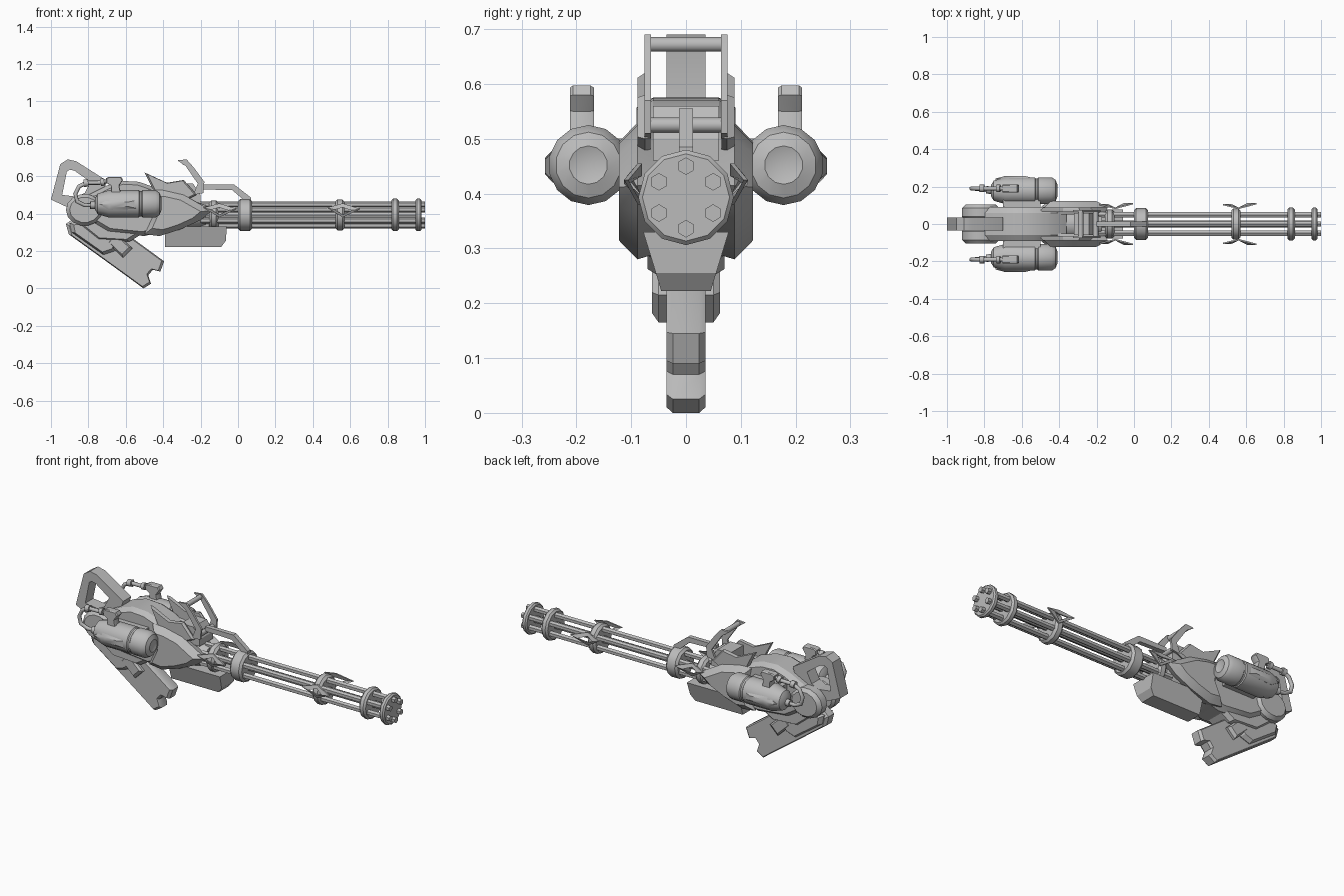
import bpy, bmesh, math
from mathutils import Vector

steel = bpy.data.materials.new("grey steel")
steel.diffuse_color = (0.5, 0.5, 0.5, 1)
AXIS_Z = 0.393


def finish(name, bm, angle=30):
    bmesh.ops.recalc_face_normals(bm, faces=bm.faces)
    me = bpy.data.meshes.new(name)
    bm.to_mesh(me)
    bm.free()
    ob = bpy.data.objects.new(name, me)
    bpy.context.collection.objects.link(ob)
    me.materials.append(steel)
    bpy.ops.object.select_all(action='DESELECT')
    ob.select_set(True)
    bpy.context.view_layer.objects.active = ob
    bpy.ops.object.shade_smooth_by_angle(angle=math.radians(angle))
    return ob


def loft(bm, rings, closed=False):
    """Skin a list of equal-length point rings, capping the ends."""
    vs = [[bm.verts.new(p) for p in r] for r in rings]
    n = len(vs[0])
    pairs = list(zip(vs, vs[1:])) + ([(vs[-1], vs[0])] if closed else [])
    for a, b in pairs:
        for i in range(n):
            j = (i + 1) % n
            bm.faces.new((a[i], a[j], b[j], b[i]))
    if not closed:
        bm.faces.new(vs[0])
        bm.faces.new(vs[-1])


def slab(name, prof, layers, mirror=False):
    """Extrude an xz profile along y; layers are (y, scale about the centre)."""
    bm = bmesh.new()
    cx = sum(p[0] for p in prof) / len(prof)
    cz = sum(p[1] for p in prof) / len(prof)
    for s in ((1, -1) if mirror else (1,)):
        loft(bm, [[(cx + (x - cx) * k, s * y, cz + (z - cz) * k) for x, z in prof]
                  for y, k in layers])
    return finish(name, bm)


def turned(name, prof, centres, n=12, hollow=False, phase=0.0):
    """Revolve (x, radius) steps around x-parallel axes at the (y, z) centres."""
    bm = bmesh.new()
    for cy, cz in centres:
        loft(bm, [[(x, cy + r * math.sin(phase + i * math.tau / n),
                    cz + r * math.cos(phase + i * math.tau / n)) for i in range(n)]
                  for x, r in prof], hollow)
    return finish(name, bm, 35)


def tube(name, pts, r, n=8, mirror=True):
    """Round pipe through points, mirrored in y."""
    bm = bmesh.new()
    for s in ((1, -1) if mirror else (1,)):
        p = [Vector((x, s * y, z)) for x, y, z in pts]
        rings = []
        for i, c in enumerate(p):
            d = (p[min(i + 1, len(p) - 1)] - p[max(i - 1, 0)]).normalized()
            u = d.cross(Vector((0, 1, 0)))
            u = (u if u.length > 0.1 else Vector((1, 0, 0))).normalized()
            v = d.cross(u)
            rings.append([c + r * (u * math.cos(k * math.tau / n) + v * math.sin(k * math.tau / n))
                          for k in range(n)])
        loft(bm, rings)
    return finish(name, bm, 50)


# rotating barrel cluster
hexes = [(0.057 * math.sin(k * math.pi / 3), AXIS_Z + 0.057 * math.cos(k * math.pi / 3))
         for k in range(6)]
turned("barrels", [(-0.2, 0.016), (1.0, 0.016)], hexes, 6)
axis = [(0, AXIS_Z)]
turned("spindle", [(-0.4, 0.02), (0.97, 0.02)], axis, 8)
for name, x0, x1, r in [("rear_collar", -0.155, -0.105, 0.078), ("mid_collar", 0.0, 0.075, 0.086),
                        ("fin_collar", 0.52, 0.57, 0.083), ("front_collar", 0.82, 0.86, 0.087),
                        ("muzzle_collar", 0.95, 0.98, 0.087)]:
    b = min(0.012, (x1 - x0) / 4)
    turned(name, [(x0, r - b), (x0 + b, r), (x1 - b, r), (x1, r - b)], axis, 12)

# diamond fins with a pierced middle on each side of two collars
for name, cx in [("rear_fins", -0.1), ("front_fins", 0.56)]:
    bm = bmesh.new()
    diamond = [(-0.085, 0.022, 0.1), (0, 0.045, 0.08), (0.095, 0.015, 0.105), (0, -0.03, 0.08)]
    for s in (1, -1):
        rings = []
        for k, dy in ((1, 0), (1, 0.008), (0.5, 0.008), (0.5, 0)):
            rings.append([(cx + x * k, s * (y + dy), 0.41 + z * k) for x, z, y in diamond])
        loft(bm, rings, True)
    finish(name, bm)

# receiver behind the barrels
turned("receiver_core", [(-0.7, 0.08), (-0.4, 0.085), (-0.25, 0.075), (-0.17, 0.055)], axis)
slab("hood", [(-0.8, 0.36), (-0.8, 0.5), (-0.7, 0.55), (-0.62, 0.575), (-0.53, 0.57), (-0.43, 0.535),
              (-0.36, 0.48), (-0.36, 0.32), (-0.5, 0.28), (-0.7, 0.3)],
     [(-0.09, 0.86), (-0.06, 1), (0.06, 1), (0.09, 0.86)])
# pointed side fairings
slab("side_fairings", [(-0.48, 0.53), (-0.4, 0.525), (-0.29, 0.5), (-0.14, 0.415), (-0.2, 0.365),
                       (-0.31, 0.315), (-0.42, 0.28), (-0.5, 0.29), (-0.45, 0.4)],
     [(0.05, 0.9), (0.088, 1), (0.122, 0.72)], True)
# swept upper blades
slab("rear_blades", [(-0.5, 0.62), (-0.38, 0.565), (-0.29, 0.58), (-0.22, 0.5), (-0.3, 0.46), (-0.43, 0.48)],
     [(0.065, 0.95), (0.075, 1), (0.088, 0.9)], True)
# tapered box below the barrels
bm = bmesh.new()
loft(bm, [[(-0.39, -w, z), (x, -w, z), (x, w, z), (-0.39, w, z)]
          for x, w, z in ((-0.09, 0.045, 0.222), (-0.065, 0.055, 0.255), (-0.06, 0.078, 0.33))])
finish("under_box", bm)

# folded sight frame: side arms and two cross bars
slab("sight_arms", [(-0.325, 0.685), (-0.275, 0.69), (-0.235, 0.645), (-0.18, 0.57), (-0.185, 0.51),
                    (-0.24, 0.5), (-0.215, 0.56), (-0.28, 0.655)],
     [(0.064, 1), (0.076, 1)], True)
for name, x, z in [("upper_crossbar", -0.285, 0.672), ("lower_crossbar", -0.205, 0.525)]:
    tube(name, [(x, -0.068, z), (x, 0.068, z)], 0.014, 10, False)
slab("lower_crossbar_mount", [(-0.32, 0.46), (-0.32, 0.56), (-0.24, 0.56), (-0.2, 0.5), (-0.2, 0.46)],
     [(-0.06, 1), (0.06, 1)])
# bent rail over the rear of the barrels
slab("top_rail", [(-0.2, 0.53), (-0.2, 0.555), (-0.02, 0.555), (0.07, 0.485), (0.07, 0.46), (0.04, 0.465),
                  (-0.03, 0.525)], [(-0.013, 1), (0.013, 1)])

# rear carrying handle as a closed loop
outer = [(-0.91, 0.69), (-0.865, 0.68), (-0.7, 0.575), (-0.74, 0.46), (-0.86, 0.41), (-1.0, 0.475), (-0.95, 0.665)]
inner = [(-0.9, 0.635), (-0.875, 0.63), (-0.79, 0.57), (-0.82, 0.51), (-0.86, 0.49), (-0.94, 0.5), (-0.915, 0.625)]
bm = bmesh.new()
loft(bm, [[(x, y, z) for x, z in ring] for ring, y in
          ((outer, -0.036), (outer, 0.036), (inner, 0.036), (inner, -0.036))], True)
finish("rear_handle", bm)
# rounded rear housings beside the handle
slab("rear_lobes", [(-0.82 + 0.1 * math.cos(a * math.tau / 14), 0.42 + 0.085 * math.sin(a * math.tau / 14))
                    for a in range(14)],
     [(0.025, 0.85), (0.04, 1), (0.085, 1), (0.105, 0.8)], True)
slab("neck", [(-0.88, 0.42), (-0.6, 0.42), (-0.5, 0.3), (-0.58, 0.25), (-0.75, 0.26), (-0.85, 0.34)],
     [(-0.07, 0.85), (-0.05, 1), (0.05, 1), (0.07, 0.85)])

# slanted lower stock with a notched end
slab("lower_stock", [(-0.92, 0.345), (-0.905, 0.29), (-0.58, 0.055), (-0.505, 0.0), (-0.465, 0.025),
                     (-0.48, 0.07), (-0.455, 0.1), (-0.415, 0.09), (-0.395, 0.145), (-0.58, 0.28),
                     (-0.74, 0.37), (-0.87, 0.38)],
     [(-0.036, 0.94), (-0.024, 1), (0.024, 1), (0.036, 0.94)])
slab("stock_shoulder", [(-0.9, 0.35), (-0.89, 0.3), (-0.72, 0.18), (-0.66, 0.2), (-0.62, 0.28), (-0.75, 0.37)],
     [(-0.06, 0.85), (-0.04, 1), (0.04, 1), (0.06, 0.85)])
slab("stock_side_pads", [(-0.66, 0.305), (-0.705, 0.25), (-0.615, 0.165), (-0.565, 0.215)],
     [(0.03, 1), (0.05, 1), (0.062, 0.75)], True)

# twin side tanks
tanks = [(0.178, 0.452), (-0.178, 0.452)]
turned("tanks", [(-0.765, 0.03), (-0.75, 0.055), (-0.69, 0.073), (-0.53, 0.073), (-0.525, 0.068),
                 (-0.515, 0.068), (-0.51, 0.073), (-0.44, 0.073), (-0.42, 0.06), (-0.41, 0.035), (-0.415, 0.02)],
       tanks, 14)
slab("tank_wedges", [(-0.74, 0.45), (-0.69, 0.48), (-0.53, 0.475), (-0.53, 0.425), (-0.69, 0.42)],
     [(0.22, 1), (0.243, 1), (0.257, 0.5)], True)
slab("tank_brackets", [(-0.7, 0.5), (-0.7, 0.41), (-0.5, 0.41), (-0.5, 0.5)], [(0.07, 1), (0.13, 1)], True)
# valve blocks and hoses
slab("valve_blocks", [(-0.675, 0.5), (-0.68, 0.55), (-0.705, 0.565), (-0.705, 0.59), (-0.69, 0.597),
                      (-0.625, 0.597), (-0.615, 0.58), (-0.635, 0.55), (-0.625, 0.5)],
     [(0.168, 0.9), (0.174, 1), (0.206, 1), (0.212, 0.9)], True)
tube("hoses", [(-0.69, 0.19, 0.575), (-0.74, 0.19, 0.565), (-0.81, 0.19, 0.565), (-0.85, 0.19, 0.545),
               (-0.87, 0.19, 0.505), (-0.86, 0.19, 0.465), (-0.82, 0.185, 0.445), (-0.74, 0.18, 0.445)], 0.011)
for name, a, b in [("upper_hose_nuts", (-0.735, 0.19, 0.566), (-0.715, 0.19, 0.57)),
                   ("middle_hose_nuts", (-0.825, 0.19, 0.562), (-0.8, 0.19, 0.565)),
                   ("lower_hose_nuts", (-0.79, 0.183, 0.445), (-0.76, 0.18, 0.445))]:
    tube(name, [a, b], 0.02)
